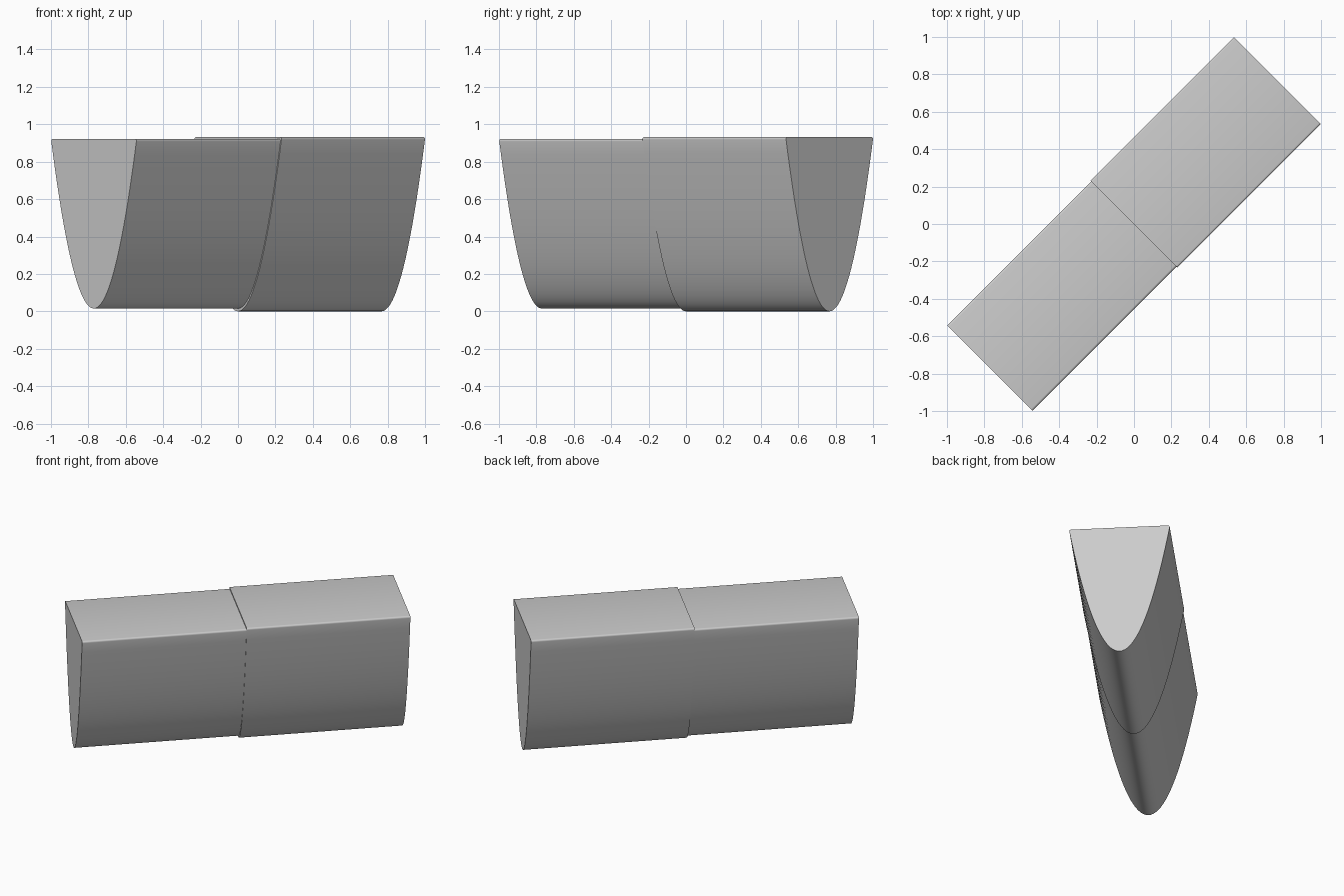
import bpy
import bmesh
from math import radians, sqrt
from mathutils import Matrix

cube = bpy.data.objects.get("Cube")
if cube:
    bpy.data.objects.remove(cube, do_unlink=True)

# Single plain grey
grey = bpy.data.materials.new("plain_grey")
grey.use_nodes = True
colour = (0.6, 0.6, 0.6, 1)
grey.diffuse_color = colour
grey.node_tree.nodes["Principled BSDF"].inputs["Base Color"].default_value = colour

STEPS = 40


def trough_block(name, start, end, half_width, bottom, top):
    """Closed parabolic prism running along the diagonal from start to end."""
    bm = bmesh.new()
    profile = []
    for i in range(STEPS + 1):
        u = 2 * i / STEPS - 1
        profile.append((u * half_width, bottom + (top - bottom) * u * u))
    face = bm.faces.new([bm.verts.new((start, y, z)) for y, z in profile])
    extruded = bmesh.ops.extrude_face_region(bm, geom=[face], use_keep_orig=True)
    moved = [v for v in extruded["geom"] if isinstance(v, bmesh.types.BMVert)]
    bmesh.ops.translate(bm, verts=moved, vec=(end - start, 0, 0))

    # Soften the two long top corners
    corners = [e for e in bm.edges
               if abs(e.verts[0].co.x - e.verts[1].co.x) > 0.5
               and e.verts[0].co.z > top - 0.001]
    bmesh.ops.bevel(bm, geom=corners, offset=0.014, segments=4,
                    profile=0.5, affect='EDGES')
    bmesh.ops.recalc_face_normals(bm, faces=bm.faces)
    bm.transform(Matrix.Rotation(radians(45), 4, 'Z'))

    mesh = bpy.data.meshes.new(name)
    bm.to_mesh(mesh)
    bm.free()
    mesh.materials.append(grey)
    obj = bpy.data.objects.new(name, mesh)
    bpy.context.collection.objects.link(obj)
    bpy.ops.object.select_all(action='DESELECT')
    obj.select_set(True)
    bpy.context.view_layer.objects.active = obj
    bpy.ops.object.shade_smooth_by_angle(angle=radians(35))
    return obj


# Slightly smaller front half butted against the larger rear half
trough_block("front_block", -1.09, 0, 0.324, 0.015, 0.922)
trough_block("rear_block", 0, 1.085, 0.331, 0, 0.932)
